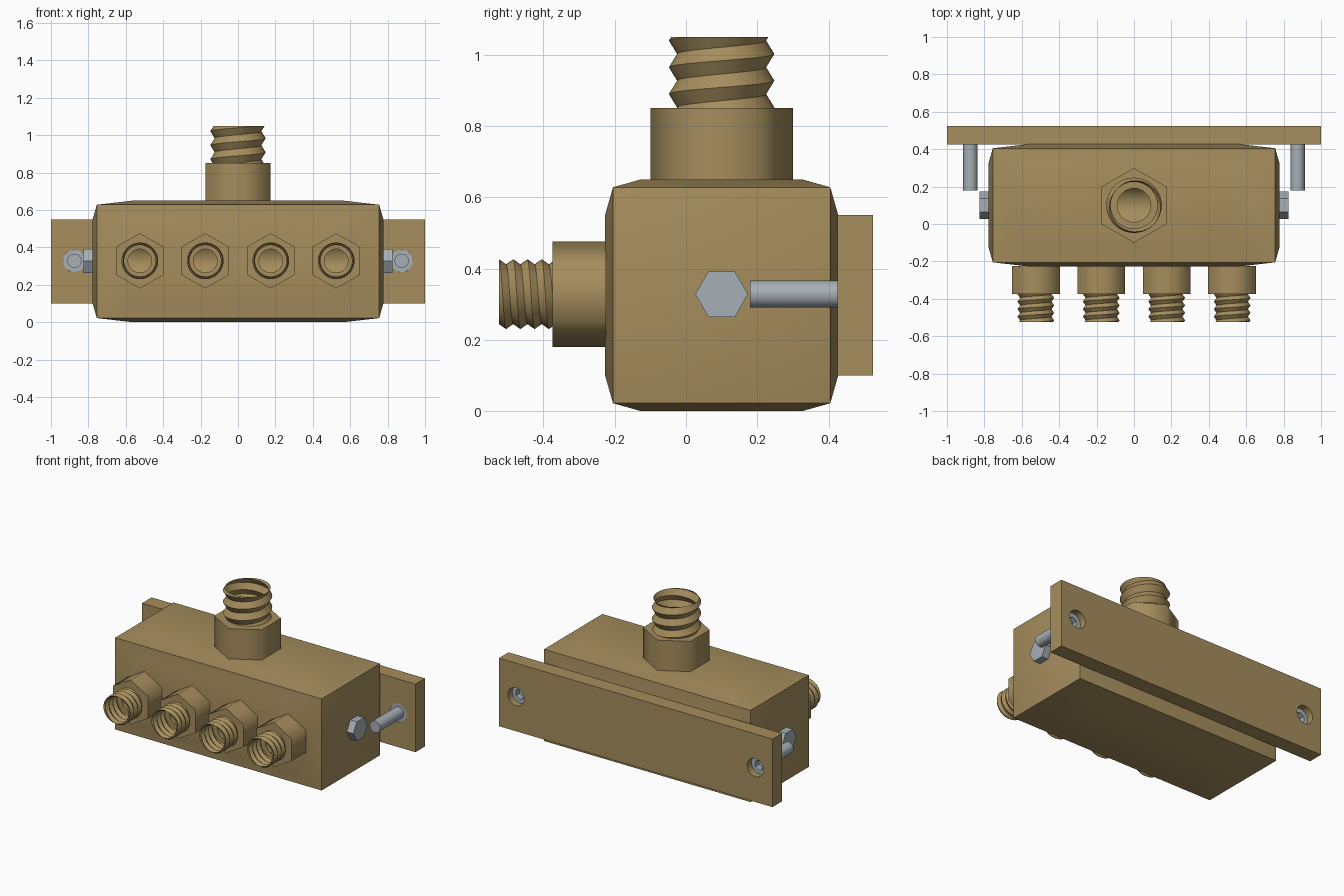
import bpy, bmesh, math
from mathutils import Vector

if "Cube" in bpy.data.objects:
    bpy.data.objects.remove(bpy.data.objects["Cube"])

CY, CZ = 0.1, 0.328            # axis of the inner channel
H = math.pi / 2


def material(name, rgb):
    m = bpy.data.materials.new(name)
    m.diffuse_color = (*rgb, 1)
    m.use_nodes = True
    m.node_tree.nodes["Principled BSDF"].inputs["Base Color"].default_value = m.diffuse_color
    return m


brass = material("brass", (0.38, 0.27, 0.11))
steel = material("steel", (0.38, 0.43, 0.47))


def finish(ob, name, mat, angle=40):
    ob.name = name
    ob.data.materials.clear()
    ob.data.materials.append(mat)
    bpy.ops.object.select_all(action='DESELECT')
    ob.select_set(True)
    bpy.context.view_layer.objects.active = ob
    bpy.ops.object.shade_smooth_by_angle(angle=math.radians(angle))
    return ob


def from_bmesh(bm):
    me = bpy.data.meshes.new("part")
    bm.to_mesh(me)
    bm.free()
    ob = bpy.data.objects.new("part", me)
    bpy.context.collection.objects.link(ob)
    return ob


def cyl(axis, a, b, center, r, n=32):
    """Cylinder or prism along an axis from a to b."""
    i = "xyz".index(axis)
    loc = Vector(center)
    loc[i] = (a + b) / 2
    rot = {"x": (0, H, 0), "y": (H, 0, 0), "z": (0, 0, 0)}[axis]
    bpy.ops.mesh.primitive_cylinder_add(vertices=n, radius=r, depth=abs(b - a),
                                        location=loc, rotation=rot)
    return bpy.context.object


def cut(ob, cutter):
    mod = ob.modifiers.new("cut", 'BOOLEAN')
    mod.operation = 'DIFFERENCE'
    mod.solver = 'EXACT'
    mod.object = cutter
    bpy.context.view_layer.objects.active = ob
    bpy.ops.object.modifier_apply(modifier=mod.name)
    bpy.data.objects.remove(cutter)


def thread(r_out, r_in, pitch, length, phase, n=40):
    """Open helical V-thread sleeve, trimmed flat at both ends."""
    bm = bmesh.new()
    rows = []
    for j in range(-6, int(2 * length / pitch) + 6):
        r = r_in if j % 2 else r_out
        row = []
        for k in range(n + 1):
            t = 2 * math.pi * k / n
            z = (j / 2 + k / n + phase) * pitch
            row.append(bm.verts.new((r * math.cos(t), r * math.sin(t), z)))
        rows.append(row)
    for lo, hi in zip(rows, rows[1:]):
        for k in range(n):
            bm.faces.new((lo[k], lo[k + 1], hi[k + 1], hi[k]))
    bmesh.ops.remove_doubles(bm, verts=bm.verts, dist=1e-5)
    for z, d in ((0, -1), (length, 1)):
        bmesh.ops.bisect_plane(bm, geom=bm.verts[:] + bm.edges[:] + bm.faces[:],
                               plane_co=(0, 0, z), plane_no=(0, 0, d), clear_outer=True)
    return from_bmesh(bm)


# body: box whose faces are slightly puffed out
bm = bmesh.new()
bmesh.ops.create_cube(bm, size=1)
sides = bm.faces[:]
bmesh.ops.inset_individual(bm, faces=sides, thickness=0.18)
bmesh.ops.scale(bm, vec=(1.51, 0.61, 0.606), verts=bm.verts)
for f in sides:
    f.normal_update()
    bmesh.ops.translate(bm, vec=f.normal * 0.022, verts=f.verts)
bmesh.ops.translate(bm, vec=(0, CY, 0.325), verts=bm.verts)
body = from_bmesh(bm)

# hollow channel and its ports
outlets = (-0.525, -0.175, 0.175, 0.525)
cut(body, cyl("x", -0.7, 0.7, (0, CY, CZ), 0.11))
cut(body, cyl("z", CZ, 0.75, (0, CY, 0), 0.09))
for x in outlets:
    cut(body, cyl("y", CY, -0.4, (x, 0, CZ), 0.063))
finish(body, "body", brass, 30)

# top inlet
nut = cyl("z", 0.645, 0.85, (0, CY, 0), 0.2, 6)
cut(nut, cyl("z", 0.6, 0.9, (0, CY, 0), 0.09))
finish(nut, "inlet_hex", brass, 65)
t = thread(0.148, 0.125, 0.075, 0.2, 0.78)
t.location = (0, CY, 0.85)
finish(t, "inlet_thread", brass, 30)

# four front outlets
for x in outlets:
    nut = cyl("y", -0.225, -0.375, (x, 0, CZ), 0.148, 6)
    cut(nut, cyl("y", -0.15, -0.42, (x, 0, CZ), 0.063))
    finish(nut, "outlet_hex", brass, 65)
    t = thread(0.098, 0.084, 0.04, 0.15, 0.5)
    t.location = (x, -0.375, CZ)
    t.rotation_euler = (H, 0, 0)
    finish(t, "outlet_thread", brass, 30)

# mounting bar behind the body
bpy.ops.mesh.primitive_cube_add(size=1, location=(0, 0.475, 0.325))
bar = bpy.context.object
bar.scale = (2, 0.1, 0.45)
bpy.ops.object.transform_apply(location=False, rotation=False, scale=True)

for s in (-1, 1):
    # end plugs
    finish(cyl("x", s * 0.765, s * 0.825, (0, CY, CZ), 0.074, 6), "end_plug", steel)
    # recessed socket screws in the bar
    c = (s * 0.875, 0, CZ)
    cut(bar, cyl("y", 0.4, 0.55, c, 0.06))
    finish(cyl("y", 0.18, 0.435, c, 0.038), "screw_shank", steel)
    head = cyl("y", 0.427, 0.48, c, 0.0598)
    cut(head, cyl("y", 0.445, 0.52, c, 0.035, 6))
    finish(head, "screw_head", steel)
finish(bar, "mounting_bar", brass)
